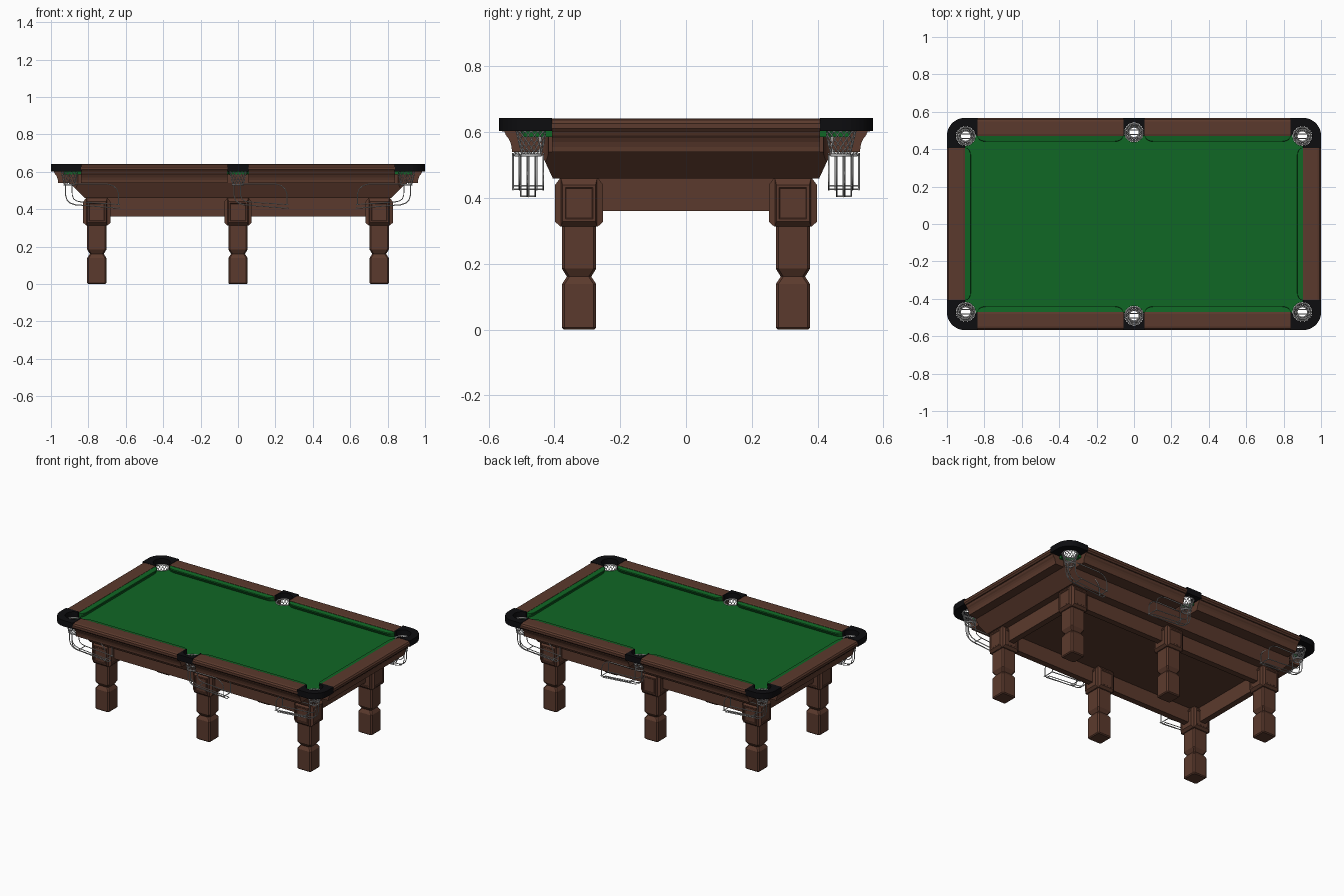
import bpy, bmesh, math
from mathutils import Vector

if "Cube" in bpy.data.objects:
    bpy.data.objects.remove(bpy.data.objects["Cube"])


def material(name, rgb):
    m = bpy.data.materials.new(name)
    m.diffuse_color = (*rgb, 1)
    m.use_nodes = True
    m.node_tree.nodes["Principled BSDF"].inputs["Base Color"].default_value = m.diffuse_color
    return m


WOOD = material("brown wood", (0.105, 0.042, 0.026))
CLOTH = material("green cloth", (0.005, 0.135, 0.018))
BLACK = material("black leather", (0.004, 0.004, 0.005))
METAL = material("pale metal", (0.62, 0.62, 0.62))


def link(name, data, mat):
    ob = bpy.data.objects.new(name, data)
    bpy.context.collection.objects.link(ob)
    data.materials.append(mat)
    return ob


def loft(name, rings, mat, mirror=(False, False), cutter=None):
    """Skin a list of closed rings, cap both ends, then cut and mirror."""
    bm = bmesh.new()
    rows = [[bm.verts.new(p) for p in ring] for ring in rings]
    n = len(rows[0])
    for a, b in zip(rows, rows[1:]):
        for i in range(n):
            j = (i + 1) % n
            bm.faces.new((a[i], a[j], b[j], b[i]))
    bm.faces.new(rows[0][::-1])
    bm.faces.new(rows[-1])
    bmesh.ops.recalc_face_normals(bm, faces=bm.faces)
    me = bpy.data.meshes.new(name)
    bm.to_mesh(me)
    bm.free()
    ob = link(name, me, mat)
    if cutter:
        cut = ob.modifiers.new("pocket holes", 'BOOLEAN')
        cut.object, cut.operation, cut.solver = cutter, 'DIFFERENCE', 'EXACT'
    if any(mirror):
        mir = ob.modifiers.new("mirror", 'MIRROR')
        mir.use_axis = (*mirror, False)
    if ob.modifiers:
        deps = bpy.context.evaluated_depsgraph_get()
        baked = bpy.data.meshes.new_from_object(ob.evaluated_get(deps))
        ob.modifiers.clear()
        ob.data = baked
        baked.materials.clear()
        baked.materials.append(mat)
        for p in baked.polygons:
            p.material_index = 0
    return ob


def rect(hx, hy, z, c=0.0, cx=0, cy=0):
    """Rectangle ring, with chamfered corners when c > 0."""
    if not c:
        pts = [(-hx, -hy), (hx, -hy), (hx, hy), (-hx, hy)]
    else:
        pts = [(-hx + c, -hy), (hx - c, -hy), (hx, -hy + c), (hx, hy - c),
               (hx - c, hy), (-hx + c, hy), (-hx, hy - c), (-hx, -hy + c)]
    return [(cx + x, cy + y, z) for x, y in pts]


def box(name, x0, x1, y0, y1, z0, z1, mat, **kw):
    cx, cy, hx, hy = (x0 + x1) / 2, (y0 + y1) / 2, (x1 - x0) / 2, (y1 - y0) / 2
    return loft(name, [rect(hx, hy, z, 0, cx, cy) for z in (z0, z1)], mat, **kw)


def wires(name, paths, radius):
    cu = bpy.data.curves.new(name, 'CURVE')
    cu.dimensions = '3D'
    cu.bevel_depth, cu.bevel_resolution = radius, 1
    cu.use_fill_caps = True
    for pts, closed in paths:
        sp = cu.splines.new('POLY')
        sp.points.add(len(pts) - 1)
        for p, co in zip(sp.points, pts):
            p.co = (*co, 1)
        sp.use_cyclic_u = closed
    return link(name, cu, METAL)


# pocket centres with the direction in which each ball runner leads
POCKETS = [(sx * 0.90, sy * 0.47, -sx) for sx in (-1, 1) for sy in (-1, 1)]
POCKETS += [(0, sy * 0.49, 1) for sy in (-1, 1)]

# temporary cutter with all six pocket holes
bm = bmesh.new()
for px, py, _ in POCKETS:
    ret = bmesh.ops.create_cone(bm, cap_ends=True, segments=32, radius1=0.052,
                                radius2=0.052, depth=0.4)
    bmesh.ops.translate(bm, verts=ret["verts"], vec=(px, py, 0.6))
me = bpy.data.meshes.new("pocket_cutter")
bm.to_mesh(me)
bm.free()
cutter = link("pocket_cutter", me, BLACK)
cutter.hide_render = True

# playing surface and flared cabinet
box("cloth_bed", -0.93, 0.93, -0.5, 0.5, 0.586, 0.606, CLOTH, cutter=cutter)
loft("cabinet", [rect(0.82, 0.405, 0.46), rect(0.90, 0.442, 0.54),
                 rect(0.90, 0.442, 0.59)], WOOD, cutter=cutter)

# rails and coved skirts: (distance in from the table edge, z)
RAIL = [(0.096, 0.60), (0.096, 0.638), (0.085, 0.641), (0.02, 0.641), (0.007, 0.637),
        (0.0, 0.627), (0.0, 0.612), (0.008, 0.602)]
SKIRT = [(0.122, 0.54), (0.122, 0.602), (0.015, 0.602), (0.02, 0.59), (0.027, 0.582),
         (0.033, 0.57), (0.037, 0.555), (0.038, 0.54)]
for part, prof in (("rail", RAIL), ("skirt", SKIRT)):
    loft("long_" + part, [[(x, 0.567 - d, z) for d, z in prof] for x in (0.055, 0.84)],
         WOOD, (True, True))
    loft("end_" + part, [[(1.0 - d, y, z) for d, z in prof] for y in (-0.408, 0.408)],
         WOOD, (True, False))


# cushions: undercut section that swells from nothing at each rounded end
def cushion(name, a, b, place, mirror):
    rings = []
    steps = [0, 0.12, 0.3, 0.6, 1]
    ts = [(a + 0.05 * s, s) for s in steps] + [(b - 0.05 * s, s) for s in steps[::-1]]
    for t, s in ts:
        k = max(0.05, math.sqrt(1 - (1 - s) ** 2))
        sec = [(-0.004, 0.604), (0.022 * k, 0.604), (0.034 * k, 0.626),
               (0.032 * k, 0.632), (-0.004, 0.637)]
        rings.append([place(t, d, z) for d, z in sec])
    loft(name, rings, CLOTH, mirror)


cushion("long_cushion", 0.056, 0.84, lambda t, d, z: (t, 0.474 - d, z), (True, True))
cushion("end_cushion", -0.41, 0.41, lambda t, d, z: (0.905 - d, t, z), (True, False))

# black pocket plates on the corners and the middles
arc = [(0.905 + 0.095 * math.sin(a), 0.472 + 0.095 * math.cos(a))
       for a in (math.pi / 2 * i / 10 for i in range(11))]
outline = [(0.838, 0.473), (0.838, 0.567)] + arc + [(1.0, 0.407), (0.903, 0.407), (0.903, 0.473)]
loft("corner_plate", [[(x, y, z) for x, y in outline] for z in (0.603, 0.643)],
     BLACK, (True, True), cutter)
box("middle_plate", -0.057, 0.057, 0.473, 0.568, 0.603, 0.643, BLACK,
    mirror=(False, True), cutter=cutter)
bpy.data.objects.remove(cutter)

# legs with a notched ankle, square block and raised panels
LEG = [(0.046, 0), (0.052, 0.006), (0.052, 0.138), (0.047, 0.146), (0.037, 0.161),
       (0.052, 0.185), (0.052, 0.315)]
for lx, tag in ((-0.755, "left"), (0, "middle"), (0.755, "right")):
    for ly, end in ((-0.325, "front"), (0.325, "back")):
        name = f"{end}_{tag}_leg"
        loft(name, [rect(h, h, z, 0.008, lx, ly) for h, z in LEG], WOOD)
        loft(name + "_block", [rect(0.056, 0.056, z, 0, lx, ly) for z in (0.313, 0.461)], WOOD)
        for k in range(4):
            c, s = round(math.cos(k * math.pi / 2)), round(math.sin(k * math.pi / 2))
            rings = []
            for d, w, z0, z1 in ((0.05, 0.055, 0.314, 0.46), (0.058, 0.055, 0.314, 0.46),
                                 (0.073, 0.050, 0.328, 0.440), (0.073, 0.042, 0.336, 0.432),
                                 (0.070, 0.039, 0.339, 0.429)):
                rings.append([(lx + c * d - s * u, ly + s * d + c * u, z)
                              for u, z in ((-w, z0), (w, z0), (w, z1), (-w, z1))])
            loft(f"{name}_panel_{k}", rings, WOOD)

# apron boards joining the legs
box("long_apron", -0.755, 0.755, 0.305, 0.345, 0.36, 0.462, WOOD, mirror=(False, True))
box("end_apron", 0.735, 0.775, -0.325, 0.325, 0.36, 0.462, WOOD, mirror=(True, False))

# pocket nets and ball runners
for i, (px, py, d) in enumerate(POCKETS):
    def ring(r, z, n=24):
        return [(px + r * math.cos(2 * math.pi * k / n),
                 py + r * math.sin(2 * math.pi * k / n), z) for k in range(n)]

    lattice = []
    for k in range(14):
        for turn in (-1, 1):
            pts = []
            for j in range(7):
                t = j / 6
                a = 2 * math.pi * k / 14 + turn * t * 1.3
                r = 0.047 - 0.018 * t
                pts.append((px + r * math.cos(a), py + r * math.sin(a), 0.604 - 0.074 * t))
            lattice.append((pts, False))
    wires(f"pocket_net_{i}", lattice, 0.0018)
    wires(f"pocket_rings_{i}", [(ring(0.047, 0.605), True), (ring(0.029, 0.53), True)], 0.004)

    low = [(-0.022, 0.53), (-0.022, 0.475), (-0.014, 0.45), (0.003, 0.433),
           (0.03, 0.424), (0.27, 0.405)]
    high = [(0.012, 0.53), (0.014, 0.475), (0.022, 0.454), (0.04, 0.443), (0.07, 0.438),
            (0.27, 0.425)]
    guard = [(0.02, 0.535), (0.20, 0.535), (0.23, 0.527), (0.252, 0.508), (0.262, 0.48),
             (0.262, 0.426)]
    runs = []
    for path, w in ((low, 0.012), (high, 0.036), (guard, 0.036)):
        for s in (-1, 1):
            runs.append(([(px + d * x, py + s * w, z) for x, z in path], False))
    for x, z in ((0.262, 0.427), (0.06, 0.437)):
        runs.append(([(px + d * x, py + s * 0.036, z) for s in (-1, 1)], False))
    runs.append(([(px + d * 0.268, py + s * 0.012, 0.405) for s in (-1, 1)], False))
    wires(f"ball_runner_{i}", runs, 0.0028)
